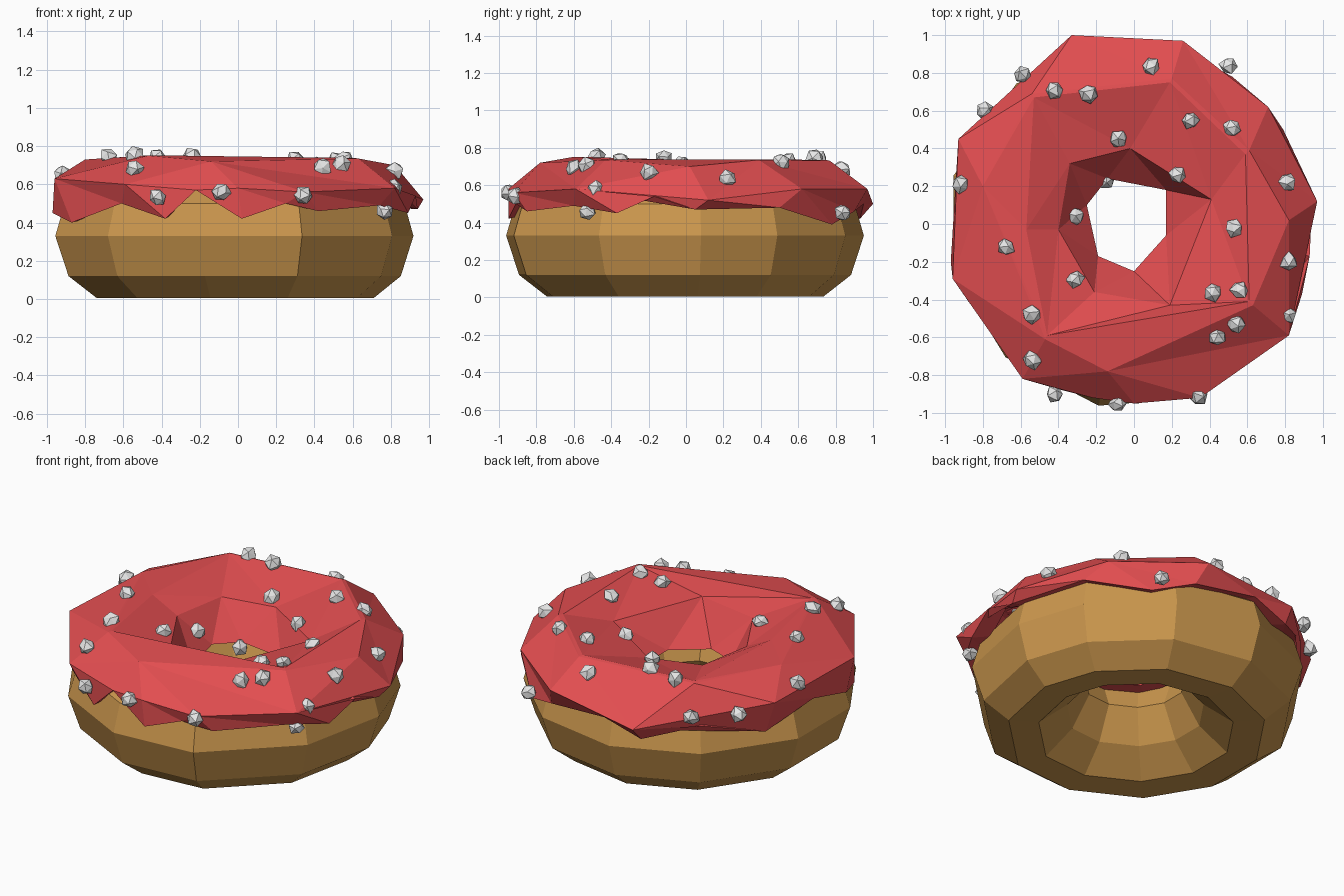
import bpy, bmesh, math, random
from mathutils import Vector, Euler
from mathutils.bvhtree import BVHTree

random.seed(4)


def material(name, rgb):
    m = bpy.data.materials.new(name)
    m.diffuse_color = (*rgb, 1)
    return m


DOUGH = material("golden_dough", (0.60, 0.31, 0.075))
ICING = material("red_icing", (0.76, 0.075, 0.08))
SPRINKLE = material("pale_grey_sprinkle", (0.8, 0.8, 0.8))


def finish(bm, name, mat):
    bmesh.ops.recalc_face_normals(bm, faces=bm.faces)
    me = bpy.data.meshes.new(name)
    bm.to_mesh(me)
    bm.free()
    me.materials.append(mat)
    ob = bpy.data.objects.new(name, me)
    bpy.context.collection.objects.link(ob)
    return ob


def angle(v):
    return math.atan2(v.co.y, v.co.x) % math.tau


def stitch(bm, a, b):
    """Join two rings of different counts with triangles, walking round by angle."""
    i = j = 0
    while i < len(a) or j < len(b):
        na = angle(a[i + 1]) if i + 1 < len(a) else angle(a[0]) + math.tau
        nb = angle(b[j + 1]) if j + 1 < len(b) else angle(b[0]) + math.tau
        va, vb = a[i % len(a)], b[j % len(b)]
        if j >= len(b) or (i < len(a) and na <= nb):
            i += 1
            bm.faces.new((va, a[i % len(a)], vb))
        else:
            j += 1
            bm.faces.new((va, b[j % len(b)], vb))


def ring(bm, pts):
    return sorted((bm.verts.new(p) for p in pts), key=angle)


# Dough: rounded profile spun through eleven uneven sides (angle, radius scale)
profile = [(0.97, 0.33), (0.9, 0.12), (0.75, 0.005), (0.57, 0.008), (0.4, 0.14),
           (0.29, 0.33), (0.36, 0.5), (0.5, 0.62), (0.75, 0.63), (0.92, 0.5)]
sides = [(-75, 1.02), (-44, 1.01), (-11, 1.01), (20, 1.01), (60, 0.96), (95, 0.95),
         (122, 0.95), (155, 0.97), (188, 0.99), (220, 1.0), (255, 1.02)]
bm = bmesh.new()
loops = [[bm.verts.new((r * s * math.sin(math.radians(t)), -r * s * math.cos(math.radians(t)), z))
          for r, z in profile] for t, s in sides]
for k, la in enumerate(loops):
    lb = loops[(k + 1) % len(loops)]
    for p in range(len(profile)):
        q = (p + 1) % len(profile)
        bm.faces.new((la[p], la[q], lb[q], lb[p]))
finish(bm, "dough", DOUGH)

# Icing: faceted rings from the hole, over the top, to the dripping rim
hole = [(0.17, 0.18, 0.46), (-0.14, 0.24, 0.45), (-0.25, 0.1, 0.46), (-0.19, -0.17, 0.45),
        (0.0, -0.25, 0.44), (0.17, -0.06, 0.46)]
lip = [(0.41, 0.13, 0.65), (-0.02, 0.4, 0.64), (-0.34, 0.32, 0.65), (-0.4, -0.03, 0.65),
       (-0.21, -0.36, 0.65), (0.19, -0.43, 0.65)]
crest = [(0.59, 0.37, 0.738), (0.19, 0.75, 0.735), (-0.53, 0.67, 0.735), (-0.57, -0.03, 0.735),
         (-0.46, -0.59, 0.752), (0.61, -0.41, 0.738)]
crown = [(0.61, 0.39, 0.735), (0.2, 0.77, 0.73), (-0.54, 0.69, 0.73), (-0.8, 0.2, 0.73),
         (-0.47, -0.61, 0.75), (-0.14, -0.78, 0.72), (0.63, -0.43, 0.735), (0.82, 0.02, 0.70)]
edge = [(0.97, 0.12, 0.52), (0.71, 0.62, 0.58), (0.26, 0.97, 0.58), (-0.33, 1.0, 0.5),
        (-0.93, 0.45, 0.62), (-0.96, -0.29, 0.63), (-0.59, -0.82, 0.6), (0.0, -0.95, 0.58),
        (0.35, -0.92, 0.56), (0.82, -0.59, 0.58)]
rim = [(0.94, 0.05, 0.47), (0.79, 0.5, 0.48), (0.52, 0.78, 0.39), (0.3, 0.9, 0.46),
       (-0.1, 0.95, 0.5), (-0.34, 0.93, 0.42), (-0.62, 0.73, 0.5), (-0.86, 0.44, 0.42),
       (-0.95, 0.1, 0.52), (-0.97, -0.2, 0.45), (-0.87, -0.42, 0.4), (-0.61, -0.74, 0.5),
       (-0.38, -0.88, 0.42), (-0.22, -0.92, 0.57), (0.02, -0.95, 0.42), (0.25, -0.91, 0.5),
       (0.42, -0.85, 0.46), (0.74, -0.6, 0.49), (0.89, -0.37, 0.45), (0.93, -0.17, 0.54)]
tuck_out = [(x * 0.88, y * 0.88, z + 0.03) for x, y, z in rim]
tuck_in = [(x * 1.5, y * 1.5, z + 0.01) for x, y, z in hole]
bm = bmesh.new()
rings = [ring(bm, r) for r in (tuck_in, hole, lip, crest, crown, edge, rim, tuck_out)]
for a, b in zip(rings, rings[1:]):
    stitch(bm, a, b)
bmesh.ops.recalc_face_normals(bm, faces=bm.faces)
surface = BVHTree.FromBMesh(bm)
finish(bm, "icing", ICING)

# Sprinkles: lumpy pebbles dropped onto the icing
on_top = [(0.09, 0.83), (-0.59, 0.79), (-0.42, 0.71), (-0.24, 0.69), (-0.79, 0.6), (-0.08, 0.45),
          (0.3, 0.55), (0.52, 0.51), (0.23, 0.26), (-0.31, 0.04), (-0.31, -0.29), (-0.68, -0.12),
          (-0.54, -0.48), (-0.54, -0.72), (0.53, -0.02), (0.42, -0.36), (0.56, -0.35),
          (0.54, -0.53), (0.44, -0.6), (0.81, 0.22), (0.82, -0.2), (-0.92, 0.21)]
on_side = [(0.5, 0.84, 0.45), (0.81, -0.48, 0.58), (0.34, -0.91, 0.54), (-0.09, -0.95, 0.56),
           (-0.42, -0.9, 0.53), (-0.15, 0.235, 0.42), (0.77, -0.53, 0.46)]
spots = [Vector(p) for p in on_side]
for x, y in on_top:
    hit = surface.ray_cast(Vector((x, y, 2)), Vector((0, 0, -1)))[0]
    spots.append(hit + Vector((0, 0, 0.01)) if hit else Vector((x, y, 0.57)))
for n, spot in enumerate(spots):
    bm = bmesh.new()
    bmesh.ops.create_icosphere(bm, subdivisions=1, radius=0.052)
    turn = Euler([random.uniform(0, 6.28) for _ in range(3)]).to_matrix()
    for v in bm.verts:
        v.co = turn @ (v.co * random.uniform(0.8, 1.1)) + spot
    finish(bm, f"sprinkle_{n + 1}", SPRINKLE)
